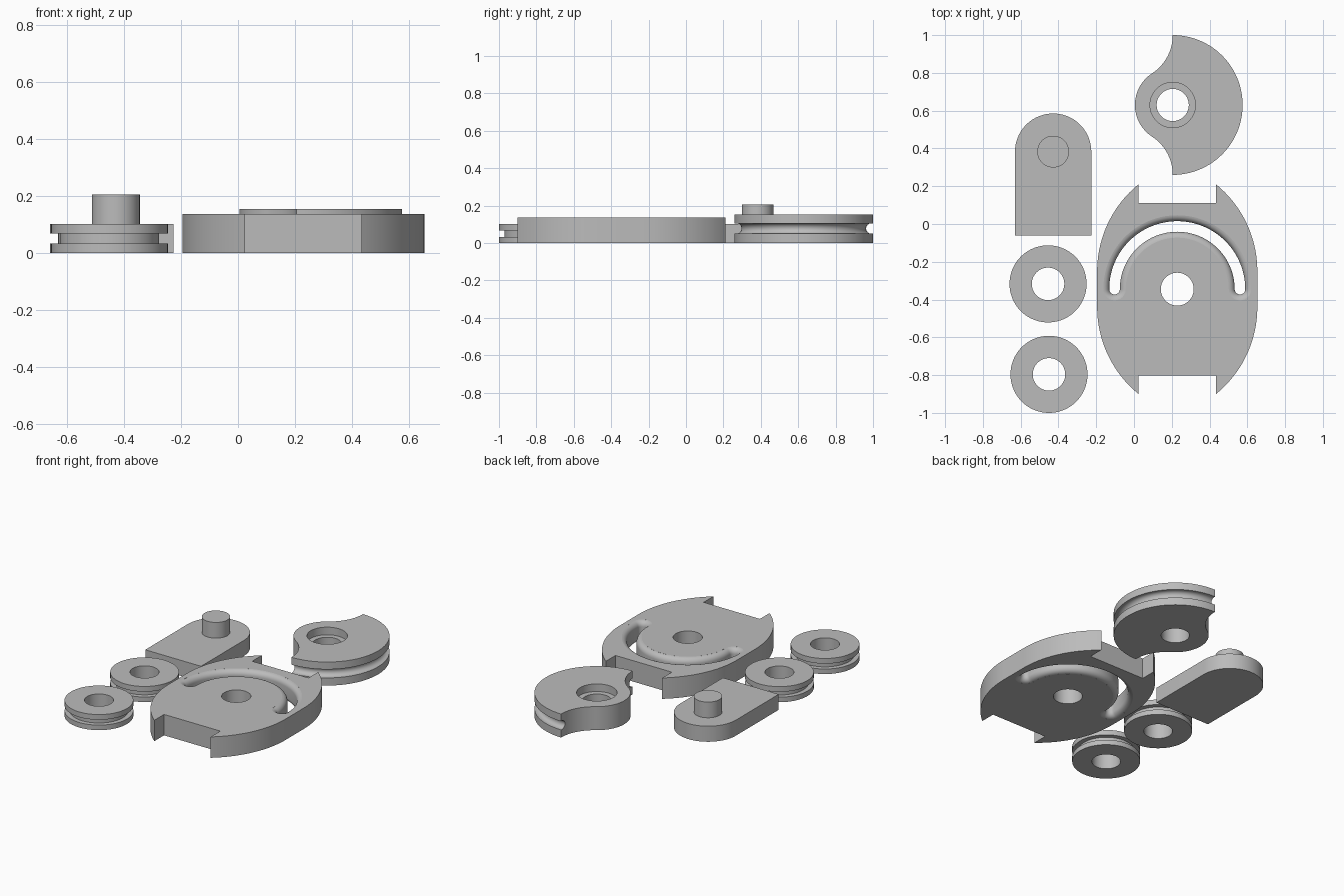
import bpy, bmesh
from math import sin, cos, pi, radians, sqrt, atan2, degrees
from mathutils import Vector

if "Cube" in bpy.data.objects:
    bpy.data.objects.remove(bpy.data.objects["Cube"])

grey = bpy.data.materials.new("plain_grey")
grey.use_nodes = True
grey.diffuse_color = (0.5, 0.5, 0.5, 1)
grey.node_tree.nodes["Principled BSDF"].inputs["Base Color"].default_value = (0.5, 0.5, 0.5, 1)


def arc(cx, cy, r, a0, a1, n=32):
    """Points along an arc, angles in degrees."""
    angles = [radians(a0 + (a1 - a0) * i / n) for i in range(n + 1)]
    return [(cx + r * cos(a), cy + r * sin(a)) for a in angles]


def circle(cx, cy, r, n=96):
    return arc(cx, cy, r, 0, 360, n)[:-1]


def clean(points):
    """Drop repeated neighbours from a closed outline."""
    return [p for i, p in enumerate(points)
            if (Vector(p) - Vector(points[i - 1])).length > 1e-4]


def make_object(name, bm):
    bmesh.ops.recalc_face_normals(bm, faces=bm.faces)
    mesh = bpy.data.meshes.new(name)
    bm.to_mesh(mesh)
    bm.free()
    mesh.materials.append(grey)
    obj = bpy.data.objects.new(name, mesh)
    bpy.context.collection.objects.link(obj)
    return obj


def bridge(bm, loop_a, loop_b):
    n = len(loop_a)
    for i in range(n):
        j = (i + 1) % n
        bm.faces.new((loop_a[i], loop_a[j], loop_b[j], loop_b[i]))


def loft(name, layers):
    """Solid through a stack of (outline, z) layers."""
    bm = bmesh.new()
    loops = [[bm.verts.new((x, y, z)) for x, y in pts] for pts, z in layers]
    for a, b in zip(loops, loops[1:]):
        bridge(bm, a, b)
    bm.faces.new(loops[0][::-1])
    bm.faces.new(loops[-1])
    return make_object(name, bm)


def prism(name, points, z0, z1):
    return loft(name, [(points, z0), (points, z1)])


def ring(name, cx, cy, profile, n=96):
    """Closed (radius, z) profile turned about a vertical axis."""
    bm = bmesh.new()
    loops = [[bm.verts.new((cx + r * cos(a), cy + r * sin(a), z)) for r, z in profile]
             for a in (2 * pi * i / n for i in range(n))]
    for i in range(n):
        bridge(bm, loops[i], loops[(i + 1) % n])
    return make_object(name, bm)


def combine(obj, tool, operation="DIFFERENCE"):
    """Apply a boolean and remove the tool object."""
    mod = obj.modifiers.new("bool", "BOOLEAN")
    mod.operation, mod.object, mod.solver = operation, tool, "EXACT"
    baked = bpy.data.meshes.new_from_object(
        obj.evaluated_get(bpy.context.evaluated_depsgraph_get()))
    obj.modifiers.clear()
    obj.data = baked
    bpy.data.objects.remove(tool)


# Cam: large half disc blended into a small hub lobe
cx, cy, big, hub, cam_top = 0.205, 0.63, 0.37, 0.2, 0.154
blend = (big ** 2 - hub ** 2) / (2 * hub)
turn = degrees(atan2(big, blend))
cam = prism("cam", clean(
    arc(cx, cy, big, -90, 90, 64)
    + arc(cx - blend, cy + big, blend, 0, -turn)
    + arc(cx, cy, hub, 180 - turn, 180 + turn)
    + arc(cx - blend, cy - big, blend, turn, 0)), 0, cam_top)
groove = arc(0.361, 0.078, 0.028, 90, 270, 16) + [(0.45, 0.05), (0.45, 0.106)]
combine(cam, ring("groove_cutter", cx, cy, groove, 128))
combine(cam, prism("hole_cutter", circle(cx, cy, 0.085), -0.1, 0.3))
combine(cam, prism("recess_cutter", circle(cx, cy, 0.12), cam_top - 0.05, 0.3))

# Link arm with a round end and an upright pin
lx, ly, lr = -0.428, 0.383, 0.202
link = prism("link_arm", arc(lx, ly, lr, 0, 180, 48) + [(lx - lr, -0.06), (lx + lr, -0.06)],
             0, 0.102)
combine(link, prism("pin", circle(lx, ly, 0.084), 0.05, 0.205), "UNION")

# Two grooved pulleys
pulley_profile = [(0.086, 0), (0.204, 0), (0.204, 0.033), (0.174, 0.033),
                  (0.174, 0.068), (0.204, 0.068), (0.204, 0.102), (0.086, 0.102)]
pulleys = [ring("rear_pulley", -0.455, -0.317, pulley_profile),
           ring("front_pulley", -0.45, -0.796, pulley_profile)]

# Base plate: bowed sides and a square notch at each end
px, py, plate_top = 0.229, -0.345, 0.137
half_w, notch_w, half_l, notch_l, straight = 0.424, 0.204, 0.556, 0.456, 0.095
dx, dy = half_w - notch_w, half_l - straight
bow = (dx ** 2 + dy ** 2) / (2 * dx)
sweep = degrees(atan2(dy, bow - dx))
corner = [(x, y + straight) for x, y in arc(half_w - bow, 0, bow, 0, sweep)]
quarter = corner + [(notch_w, notch_l)]
half = quarter + [(-x, y) for x, y in reversed(quarter)]
outline = half + [(-x, -y) for x, y in half]
plate = prism("base_plate", [(px + x, py + y) for x, y in outline], 0, plate_top)
combine(plate, prism("hole_cutter", circle(px, py, 0.087), -0.1, 0.3))


def slot(w):
    """Half-ring slot outline of half width w."""
    r = 0.332
    return clean(arc(px, py, r + w, 0, 180, 64) + arc(px - r, py, w, 180, 360, 20)
                 + arc(px, py, r - w, 180, 0, 64) + arc(px + r, py, w, 180, 360, 20))


# Curved slot with rounded upper and lower edges
slot_w, fillet = 0.028, 0.035
flare = [(slot_w + fillet * (1 - cos(a)), fillet * (1 - sin(a)))
         for a in (radians(84 - 12 * i) for i in range(8))]
lower = [(slot(w), d) for w, d in flare]
upper = [(slot(w), plate_top - d) for w, d in reversed(flare)]
ends = [slot(flare[0][0]), -0.02, plate_top + 0.02]
combine(plate, loft("slot_cutter", [(ends[0], ends[1])] + lower + upper + [(ends[0], ends[2])]))

# Smooth curved walls, keep edges sharp
bpy.ops.object.select_all(action="DESELECT")
for obj in [cam, link, plate] + pulleys:
    obj.select_set(True)
    bpy.context.view_layer.objects.active = obj
bpy.ops.object.shade_smooth_by_angle(angle=radians(30))
